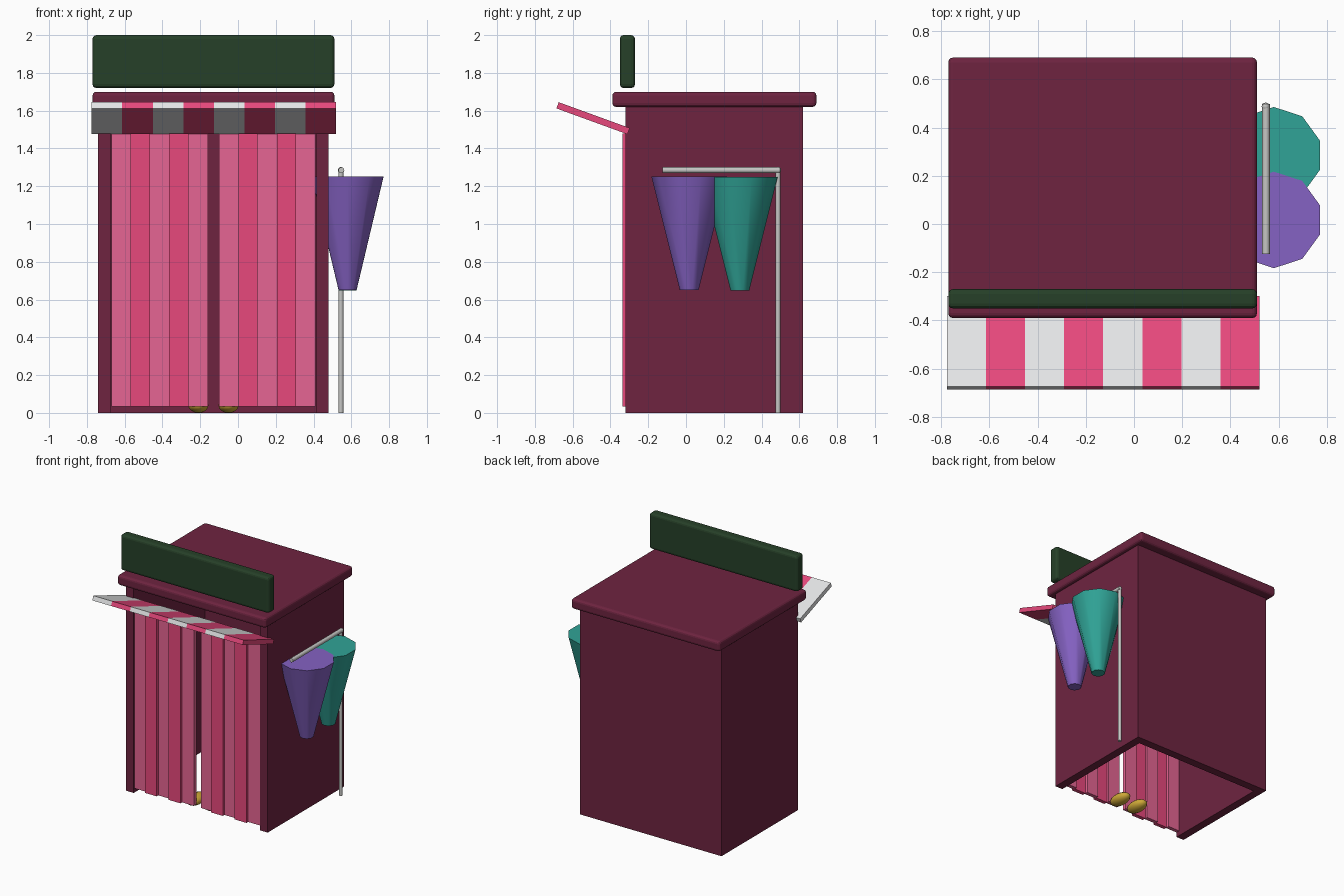
import bpy, bmesh, math
from mathutils import Matrix, Vector

if "Cube" in bpy.data.objects:
    bpy.data.objects.remove(bpy.data.objects["Cube"])


def material(name, rgb):
    def lin(c):
        c /= 255
        return c / 12.92 if c <= 0.04045 else ((c + 0.055) / 1.055) ** 2.4
    m = bpy.data.materials.new(name)
    m.diffuse_color = (*[lin(c) for c in rgb], 1)
    m.use_nodes = True
    m.node_tree.nodes["Principled BSDF"].inputs["Base Color"].default_value = m.diffuse_color
    return m


MAROON = material("maroon", (110, 36, 64))
GREEN = material("dark green", (38, 64, 40))
WHITE = material("white", (238, 239, 240))
PINK = material("pink", (232, 73, 125))
LIGHT_PINK = material("light pink", (230, 101, 147))
PURPLE = material("purple", (133, 98, 195))
TEAL = material("teal", (48, 164, 151))
METAL = material("metal grey", (198, 198, 196))
GOLD = material("gold", (205, 168, 55))


def make(name, bm, *mats):
    bmesh.ops.recalc_face_normals(bm, faces=bm.faces)
    me = bpy.data.meshes.new(name)
    bm.to_mesh(me)
    bm.free()
    for m in mats:
        me.materials.append(m)
    ob = bpy.data.objects.new(name, me)
    bpy.context.collection.objects.link(ob)
    return ob


def add_box(bm, lo, hi, mat=0):
    lo, hi = Vector(lo), Vector(hi)
    m = Matrix.Translation((lo + hi) / 2) @ Matrix.Diagonal((*(hi - lo), 1))
    verts = bmesh.ops.create_cube(bm, size=1, matrix=m)["verts"]
    for f in {f for v in verts for f in v.link_faces}:
        f.material_index = mat


def box(name, lo, hi, mat, bevel):
    bm = bmesh.new()
    add_box(bm, lo, hi)
    ob = make(name, bm, mat)
    mod = ob.modifiers.new("rounded_edges", "BEVEL")
    mod.width, mod.segments = bevel, 3
    return ob


def smooth(ob, angle):
    bpy.ops.object.select_all(action="DESELECT")
    ob.select_set(True)
    bpy.context.view_layer.objects.active = ob
    bpy.ops.object.shade_smooth_by_angle(angle=math.radians(angle))


def cone(name, loc, r_low, r_top, length, sides, mat, rot=Matrix()):
    bm = bmesh.new()
    bmesh.ops.create_cone(bm, cap_ends=True, segments=sides, radius1=r_low,
                          radius2=r_top, depth=length,
                          matrix=Matrix.Translation(loc) @ rot)
    ob = make(name, bm, mat)
    smooth(ob, 50)
    return ob


# Booth walls: U-shaped plan, open at the front and the bottom
L, R, F, B, T = -0.74, 0.48, -0.32, 0.62, 0.065
plan = [(L, F), (L + T, F), (L + T, B - T), (R - T, B - T),
        (R - T, F), (R, F), (R, B), (L, B)]
bm = bmesh.new()
floor = bm.faces.new([bm.verts.new((x, y, 0)) for x, y in plan])
top = bmesh.ops.extrude_face_region(bm, geom=[floor])["geom"]
bmesh.ops.translate(bm, vec=(0, 0, 1.63),
                    verts=[g for g in top if isinstance(g, bmesh.types.BMVert)])
make("booth_walls", bm, MAROON)

# Roof slab and blank sign board
box("roof", (-0.77, -0.39, 1.62), (0.51, 0.69, 1.70), MAROON, 0.02)
box("sign_board", (-0.77, -0.35, 1.72), (0.51, -0.27, 2.0), GREEN, 0.02)

# Striped awning, tilted up towards the front
bm = bmesh.new()
w = 1.295 / 8
for i in range(8):
    x = -0.775 + i * w
    add_box(bm, (x, -0.2, -0.0175), (x + w, 0.2, 0.0175), i % 2)
bmesh.ops.transform(bm, verts=bm.verts,
                    matrix=Matrix.Translation((0, -0.492, 1.56))
                    @ Matrix.Rotation(math.radians(-20), 4, "X"))
make("awning", bm, WHITE, PINK)

# Curtains: five folds each, the darker folds standing forward
for side, x0 in (("left", -0.67), ("right", -0.10)):
    bm = bmesh.new()
    for i in range(5):
        x, y = x0 + i * 0.102, -0.335 if i % 2 else -0.315
        add_box(bm, (x, y, 0.035), (x + 0.102, y + 0.03, 1.48), i % 2)
    make(side + "_curtain", bm, LIGHT_PINK, PINK)

# Pair of shoes behind the curtain
for side, x in (("left", -0.21), ("right", -0.05)):
    bm = bmesh.new()
    bmesh.ops.create_uvsphere(bm, u_segments=14, v_segments=8, radius=1,
                              matrix=Matrix.Translation((x, -0.215, 0.04))
                              @ Matrix.Diagonal((0.055, 0.095, 0.04, 1)))
    smooth(make(side + "_shoe", bm, GOLD), 60)

# Clothes rail on the right side
cone("rail_post", (0.545, 0.487, 0.643), 0.013, 0.013, 1.286, 8, METAL)
cone("rail_bar", (0.547, 0.186, 1.285), 0.016, 0.016, 0.622, 8, METAL,
     Matrix.Rotation(math.pi / 2, 4, "X"))
bm = bmesh.new()
bmesh.ops.create_uvsphere(bm, u_segments=8, v_segments=6, radius=0.017,
                          matrix=Matrix.Translation((0.546, 0.487, 1.285)))
smooth(make("rail_elbow", bm, METAL), 60)

# Hanging garments: ten-sided tapered cones
cone("purple_garment", (0.58, 0.017, 0.951), 0.05, 0.2, 0.6, 10, PURPLE)
cone("teal_garment", (0.58, 0.285, 0.949), 0.05, 0.2, 0.6, 10, TEAL)
